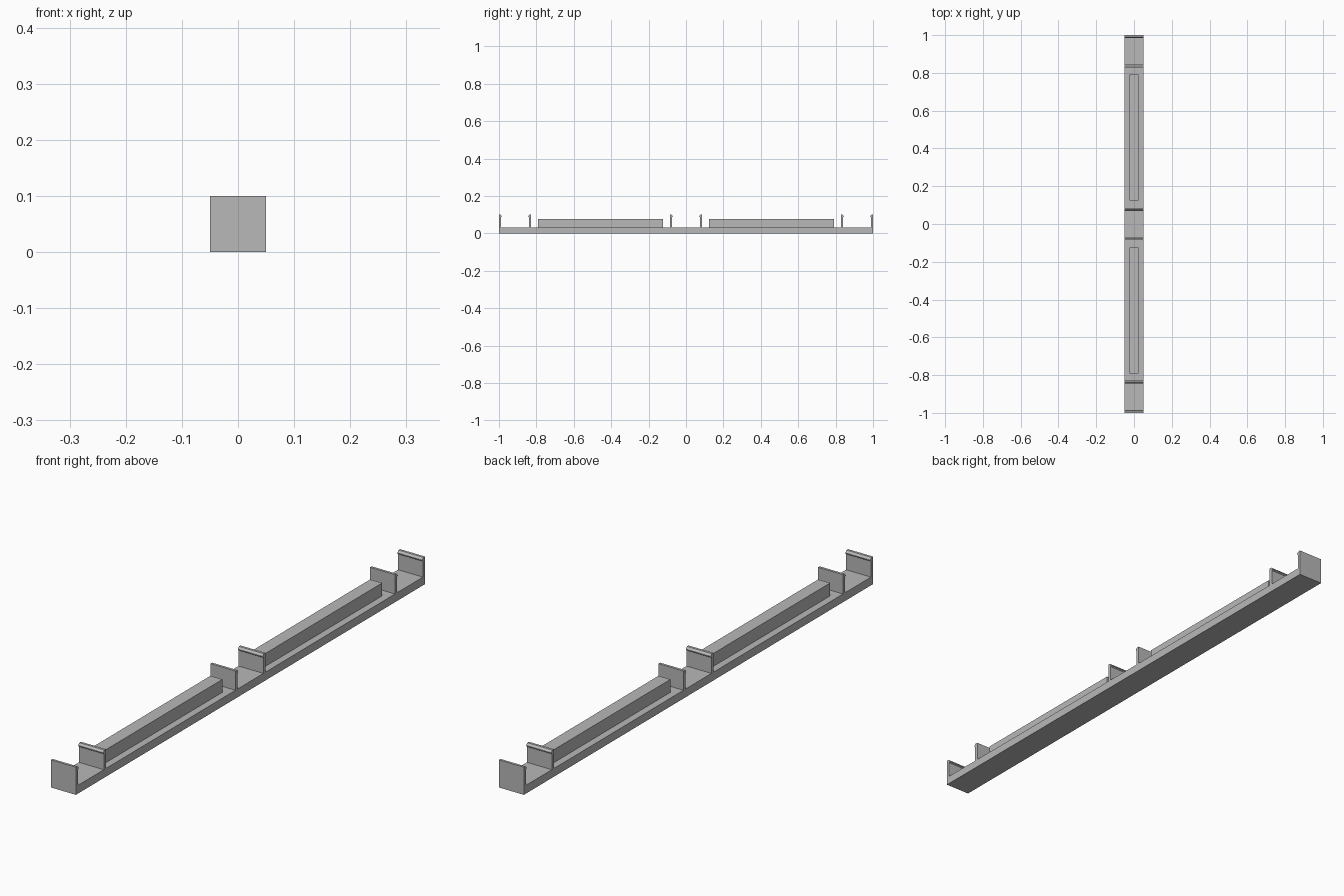
import bpy
import bmesh

cube = bpy.data.objects.get("Cube")
if cube:
    bpy.data.objects.remove(cube, do_unlink=True)

grey = bpy.data.materials.new("plain_grey")
grey.use_nodes = True
GREY = (0.48, 0.48, 0.48, 1)
grey.diffuse_color = GREY
grey.node_tree.nodes["Principled BSDF"].inputs["Base Color"].default_value = GREY

DECK = 0.03          # top of the base rail
HALF_WIDTH = 0.05
CLIP_HALF = 0.086    # outer half length of each clip
CLIP_CENTRES = (-1 + CLIP_HALF, 0, 1 - CLIP_HALF)


def extrude_profile(name, points, half_width):
    """Extrude a (y, z) outline symmetrically along x."""
    bm = bmesh.new()
    face = bm.faces.new([bm.verts.new((-half_width, y, z)) for y, z in points])
    result = bmesh.ops.extrude_face_region(bm, geom=[face])
    verts = [v for v in result["geom"] if isinstance(v, bmesh.types.BMVert)]
    bmesh.ops.translate(bm, vec=(2 * half_width, 0, 0), verts=verts)
    bmesh.ops.recalc_face_normals(bm, faces=bm.faces)
    mesh = bpy.data.meshes.new(name)
    bm.to_mesh(mesh)
    bm.free()
    mesh.materials.append(grey)
    obj = bpy.data.objects.new(name, mesh)
    bpy.context.collection.objects.link(obj)
    return obj


# Snap arm outline: inward offset from the clip's outer face, height
ARM = [(0, DECK), (0, 0.1), (0.009, 0.1), (0.016, 0.093),
       (0.016, 0.09), (0.012, 0.087), (0.012, DECK)]

# Base rail with three clips, each a mirrored pair of snap arms
outline = [(-1, 0)]
for centre in CLIP_CENTRES:
    outline += [(centre - CLIP_HALF + d, z) for d, z in ARM]
    outline += [(centre + CLIP_HALF - d, z) for d, z in reversed(ARM)]
outline.append((1, 0))
# Drop the collinear deck points where arms are flush with the rail ends
outline = [p for p in outline if not (abs(abs(p[0]) - 1) < 1e-6 and p[1] == DECK)]
extrude_profile("clip_rail", outline, HALF_WIDTH)

# Raised stiffening bars between the clips
for name, side in (("front_bar", -1), ("back_bar", 1)):
    near, far = side * 0.124, side * 0.791
    extrude_profile(name, [(near, DECK), (far, DECK), (far, 0.077), (near, 0.077)], 0.024)
